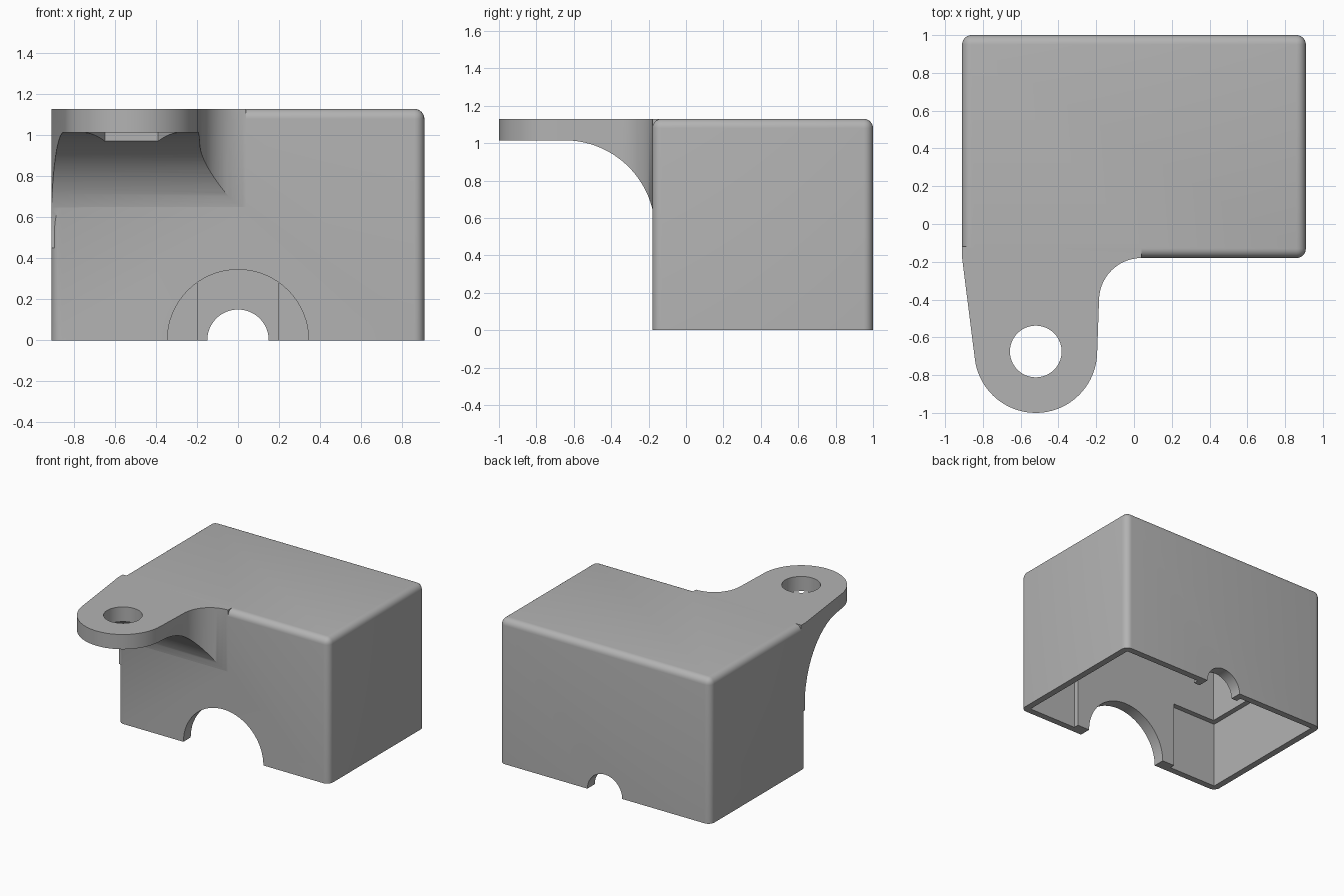
import bpy, bmesh
from math import sin, cos, pi, radians
from mathutils import Vector

cube = bpy.data.objects.get("Cube")
if cube:
    bpy.data.objects.remove(cube, do_unlink=True)

grey = bpy.data.materials.new("plain grey")
grey.use_nodes = True
grey.diffuse_color = (0.45, 0.45, 0.45, 1)
grey.node_tree.nodes["Principled BSDF"].inputs["Base Color"].default_value = (0.45, 0.45, 0.45, 1)


def arc(cx, cy, r, start, end, steps):
    angles = [radians(start + (end - start) * i / steps) for i in range(steps + 1)]
    return [(cx + r * cos(a), cy + r * sin(a)) for a in angles]


def prism(name, outline, low, high, axis="z"):
    """Extrude an outline along z (x, y points), y (x, z points) or x (y, z points)."""
    place = {"z": lambda a, b, h: (a, b, h),
             "y": lambda a, b, h: (a, h, b),
             "x": lambda a, b, h: (h, a, b)}[axis]
    bm = bmesh.new()
    face = bm.faces.new([bm.verts.new(place(a, b, low)) for a, b in outline])
    grown = bmesh.ops.extrude_face_region(bm, geom=[face])["geom"]
    verts = [v for v in grown if isinstance(v, bmesh.types.BMVert)]
    bmesh.ops.translate(bm, verts=verts, vec=Vector(place(0, 0, high - low)))
    bmesh.ops.recalc_face_normals(bm, faces=bm.faces)
    mesh = bpy.data.meshes.new(name)
    bm.to_mesh(mesh)
    bm.free()
    mesh.materials.append(grey)
    obj = bpy.data.objects.new(name, mesh)
    bpy.context.collection.objects.link(obj)
    return obj


def rect(x0, x1, y0, y1):
    return [(x0, y0), (x1, y0), (x1, y1), (x0, y1)]


def combine(target, tool, operation="DIFFERENCE"):
    mod = target.modifiers.new("combine", "BOOLEAN")
    mod.operation = operation
    mod.solver = "EXACT"
    mod.object = tool
    bpy.context.view_layer.objects.active = target
    bpy.ops.object.modifier_apply(modifier=mod.name)
    bpy.data.objects.remove(tool, do_unlink=True)


W, FRONT, BACK, TOP = 0.91, -0.18, 1.0, 1.13

# Outer shell with rounded upright and top edges
cover = prism("cover_housing", rect(-W, W, FRONT, BACK), 0, TOP)
bm = bmesh.new()
bm.from_mesh(cover.data)
edges = [e for e in bm.edges if max(v.co.z for v in e.verts) > 0.1]
bmesh.ops.bevel(bm, geom=edges, offset=0.05, segments=6, profile=0.5, affect="EDGES")
bm.to_mesh(cover.data)
bm.free()

# Mounting lug: plan outline with a rounded end and a curved inner corner
plan = [(-W, -0.12)] + [(-W, FRONT)]
plan += arc(-0.52, -0.675, 0.325, 188, 358, 40)
plan += arc(0.04, -0.405, 0.225, 178, 90, 20) + [(0.04, -0.12)]
lug = prism("mounting_lug", plan, 0.45, TOP)

# Curved underside of the lug
under = [(-1.2, 0.3), (-0.165, 0.3)] + arc(-0.65, 0.53, 0.485, 0, 90, 28) + [(-1.2, 1.015)]
combine(lug, prism("underside_cutter", under, -1.2, 0.4, "x"))
combine(cover, lug, "UNION")

# Bolt hole and six-sided nut clearance beneath it
hole = arc(-0.52, -0.675, 0.137, 0, 360, 40)[:-1]
combine(cover, prism("bolt_cutter", hole, 0.3, 1.3))
nut = arc(-0.52, -0.675, 0.26, 0, 360, 6)[:-1]
combine(cover, prism("nut_cutter", nut, 0.3, 1.015))

# Main cavity with thick walls
combine(cover, prism("cavity_cutter", rect(-0.82, 0.82, -0.09, 0.91), -0.1, 1.04))

# Thinner walls low down, leaving pads around both shaft openings
recess = [(-0.86, -0.13), (-0.45, -0.13), (-0.45, -0.05), (0.45, -0.05),
          (0.45, -0.13), (0.86, -0.13), (0.86, 0.95), (0.2, 0.95),
          (0.2, 0.87), (-0.2, 0.87), (-0.2, 0.95), (-0.86, 0.95)]
combine(cover, prism("recess_cutter", recess, -0.1, 0.51))

# Half-round shaft openings, large in front and small at the back
for radius, y0, y1 in ((0.345, -0.4, 0.1), (0.15, 0.7, 1.2)):
    opening = arc(0, 0, radius, 0, 360, 64)[:-1]
    combine(cover, prism("opening_cutter", opening, y0, y1, "y"))

bpy.ops.object.select_all(action="DESELECT")
cover.select_set(True)
bpy.context.view_layer.objects.active = cover
bpy.ops.object.shade_smooth_by_angle(angle=radians(30))
